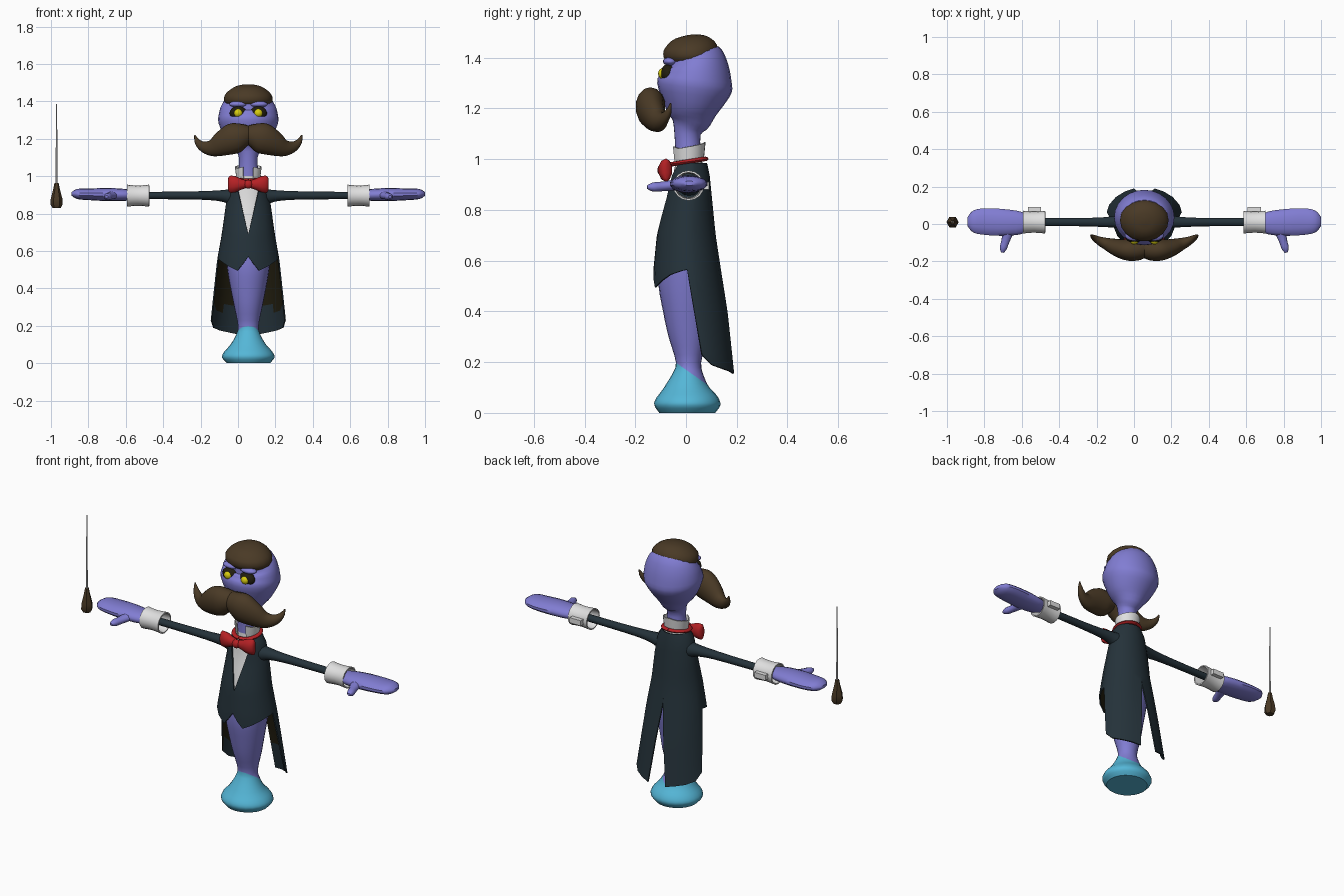
import bpy, bmesh, math
from mathutils import Vector, Matrix

if "Cube" in bpy.data.objects:
    bpy.data.objects.remove(bpy.data.objects["Cube"])

CX = 0.055  # the figure stands a little right of centre, the baton far left


def material(name, r, g, b):
    m = bpy.data.materials.new(name)
    m.use_nodes = True
    m.diffuse_color = (r, g, b, 1)
    m.node_tree.nodes["Principled BSDF"].inputs["Base Color"].default_value = (r, g, b, 1)
    return m


SKIN = material("violet skin", 0.22, 0.205, 0.65)
TEAL = material("teal foot", 0.09, 0.47, 0.68)
NAVY = material("navy cloth", 0.018, 0.032, 0.042)
DARK = material("dark lining", 0.016, 0.013, 0.005)
HAIR = material("brown hair", 0.068, 0.042, 0.019)
WHITE = material("white linen", 0.74, 0.74, 0.74)
RED = material("red silk", 0.46, 0.015, 0.018)
GOLD = material("yellow eye", 0.68, 0.6, 0.005)


def finish(name, bm, mats, mirror=False, thick=0, x=CX, lined=False):
    """Turn a bmesh into an object, apply its modifiers and smooth it."""
    me = bpy.data.meshes.new(name)
    bm.to_mesh(me)
    bm.free()
    for m in mats:
        me.materials.append(m)
    ob = bpy.data.objects.new(name, me)
    ob.location.x = x
    bpy.context.collection.objects.link(ob)
    bpy.ops.object.select_all(action='DESELECT')
    ob.select_set(True)
    bpy.context.view_layer.objects.active = ob
    if mirror:
        ob.modifiers.new("mirror", 'MIRROR')
    if thick:
        s = ob.modifiers.new("thickness", 'SOLIDIFY')
        s.thickness, s.offset = thick, -1
        s.material_offset = 1 if lined else 0
    for mod in list(ob.modifiers):
        bpy.ops.object.modifier_apply(modifier=mod.name)
    bpy.ops.object.shade_smooth_by_angle(angle=math.radians(45))
    return ob


def spline(rows, steps):
    """Catmull-Rom through rows of numbers."""
    rows = [Vector(r) for r in rows]
    out = []
    for i in range(len(rows) - 1):
        p1, p2 = rows[i], rows[i + 1]
        p0, p3 = rows[max(i - 1, 0)], rows[min(i + 2, len(rows) - 1)]
        for k in range(steps):
            t = k / steps
            out.append(p1 + 0.5 * t * ((p2 - p0) + t * (2 * p0 - 5 * p1 + 4 * p2 - p3
                       + t * (3 * (p1 - p2) + p3 - p0))))
    return out + [rows[-1]]


def loft(rows, sides=16, steps=3, ref=(0, 1, 0), caps=True):
    """Elliptical rings (x, y, z, radius across, radius along ref) swept along a path."""
    bm = bmesh.new()
    rows = spline(rows, steps)
    pts = [Vector(r[:3]) for r in rows]
    rings = []
    for i, r in enumerate(rows):
        t = (pts[min(i + 1, len(pts) - 1)] - pts[max(i - 1, 0)]).normalized()
        u = t.cross(Vector(ref)).normalized()
        v = u.cross(t)
        a, b = max(r[3], 0.002), max(r[4], 0.002)
        rings.append([bm.verts.new(pts[i] + u * a * math.cos(q) + v * b * math.sin(q))
                      for q in (math.tau * k / sides for k in range(sides))])
    for lo, hi in zip(rings, rings[1:]):
        for k in range(sides):
            n = (k + 1) % sides
            bm.faces.new((lo[k], lo[n], hi[n], hi[k]))
    if caps:
        bm.faces.new(rings[0])
        bm.faces.new(rings[-1])
    bmesh.ops.recalc_face_normals(bm, faces=bm.faces)
    return bm


def sheet(cols, rows, point):
    """Open grid of quads, front to back and top to bottom."""
    bm = bmesh.new()
    g = [[bm.verts.new(point(i, j / (rows - 1))) for j in range(rows)] for i in range(cols)]
    for i in range(cols - 1):
        for j in range(rows - 1):
            bm.faces.new((g[i][j], g[i][j + 1], g[i + 1][j + 1], g[i + 1][j]))
    return bm


def ball(name, mat, loc, scale, mirror=False, seg=14):
    bm = bmesh.new()
    bmesh.ops.create_uvsphere(bm, u_segments=seg, v_segments=10, radius=1,
                              matrix=Matrix.Translation(loc) @ Matrix.Diagonal((*scale, 1)))
    finish(name, bm, [mat], mirror)


# Body: foot, single leg, shirt front, neck and head in one skin (z, half width, y, half depth)
profile = [(0, .115, .005, .11), (.03, .14, .005, .13), (.06, .13, .005, .122), (.1, .095, .005, .09),
           (.15, .066, .008, .062), (.2, .055, .01, .05), (.3, .075, .008, .076), (.4, .095, .002, .092),
           (.5, .112, 0, .108), (.6, .124, 0, .108), (.7, .124, 0, .1), (.85, .105, .012, .075),
           (.95, .085, .012, .06), (1.0, .058, .01, .052), (1.1, .05, .006, .052), (1.15, .078, .018, .08),
           (1.2, .12, .023, .108), (1.28, .158, .033, .148), (1.33, .158, .039, .138),
           (1.38, .143, .036, .122), (1.42, .11, .022, .1), (1.46, .06, .02, .06)]
body = loft([(0, y, z, a, b) for z, a, y, b in profile], 24)


def cut(co, no):
    bmesh.ops.bisect_plane(body, geom=body.verts[:] + body.edges[:] + body.faces[:],
                           plane_co=co, plane_no=no)


cut((0, 0, .17), (0, .7, 1))
cut((0, 0, .62), (0, 0, 1))
cut((0, 0, 1.0), (0, 0, 1))
for f in body.faces:
    c = f.calc_center_median()
    f.material_index = 1 if c.z < .17 - .7 * c.y else 2 if .62 < c.z < 1.0 else 0
finish("body", body, [SKIN, TEAL, WHITE])

# Tailcoat: half sheet with a shirt opening, pointed front hem and split tails
coat_rows = [(.985, .075, -.055, .083), (.95, .1, -.068, .092), (.85, .12, -.08, .102),
             (.7, .14, -.115, .117), (.55, .167, -.13, .14), (.4, .184, -.133, .165), (.15, .217, -.135, .196)]
hem = [(0, .57), (10, .53), (20, .495), (40, .52), (60, .545), (80, .56), (90, .565), (94, .48),
       (99, .36), (105, .23), (120, .19), (140, .175), (160, .165), (180, .155)]


def coat_size(z):
    for p, q in zip(coat_rows, coat_rows[1:]):
        if z >= q[0]:
            return Vector(p[1:]).lerp(Vector(q[1:]), (p[0] - z) / (p[0] - q[0]))
    return Vector(coat_rows[-1][1:])


def coat_point(i, v):
    u, top = hem[i][0] / 180, .985
    z = top + (hem[i][1] - top) * v
    w, front, back = coat_size(z)
    opening = math.asin(min(.8, max(0, .24 * (z - .69)) / w))
    split = math.asin(max(0, .6 - z) * .125 / w)
    q = math.pi * u + opening * (1 - u) ** 3 - split * u ** 4
    return (w * math.sin(q), (front + back) / 2 - (back - front) / 2 * math.cos(q), z)


coat = sheet(len(hem), 18, coat_point)
for f in coat.faces:
    f.material_index = 0 if f.calc_center_median().z > .3 else 2
finish("tailcoat", coat, [NAVY, DARK, NAVY, NAVY], True, .007, lined=True)

# Sleeves, cuffs, cuff buttons
finish("sleeves", loft([(.04, .012, .89, .07, .06), (.09, .012, .89, .045, .045), (.14, .012, .895, .031, .034),
                        (.22, .01, .897, .024, .026), (.35, .01, .897, .021, .022),
                        (.58, .01, .897, .019, .022)], 12), [NAVY], True)
finish("cuffs", loft([(.53, .01, .896, .059, .061), (.59, .01, .896, .054, .056), (.648, .01, .896, .059, .061)],
                     16, 2, caps=False), [WHITE], True, .007)
button = bmesh.new()
bmesh.ops.create_cube(button, size=1, matrix=Matrix.Translation((.588, .078, .896))
                      @ Matrix.Diagonal((.07, .024, .03, 1)))
finish("cuff_buttons", button, [WHITE], True)

# Mitten hands and thumbs
finish("hands", loft([(.61, .01, .9, .024, .035), (.66, .006, .9, .032, .062), (.75, .008, .902, .035, .073),
                      (.85, .013, .903, .031, .073), (.915, .013, .905, .027, .06),
                      (.945, .013, .905, .009, .024)], 14), [SKIN], True)
finish("thumbs", loft([(.725, -.03, .9, .022, .034), (.742, -.09, .893, .019, .023), (.754, -.13, .89, .018, .02),
                       (.758, -.153, .89, .007, .008)], 10, ref=(1, 0, 0)), [SKIN], True)


# Shirt collar, standing higher at the back, with wing points in front
def collar_point(i, v):
    u = i / 11
    q = .42 + (math.pi - .42) * u
    top = 1.035 + .033 * u + .015 * max(0, 1 - 5 * u)
    r = 1 + .12 * (1 - v)
    return (.064 * r * math.sin(q), .01 - .06 * r * math.cos(q), top + (.985 + .01 * u - top) * v)


finish("shirt_collar", sheet(12, 4, collar_point), [WHITE], True, .005)

# Red neck band and bow tie
tilt = .16
band = [(.07 * math.sin(q), .006 - .07 * math.cos(q), .99 - tilt * .07 * math.cos(q), .013, .009)
        for q in (math.pi * k / 10 for k in range(11))]
finish("neck_band", loft(band, 8, 1, ref=(.01, .02, 1)), [RED], True)
finish("bow_tie", loft([(0, -.085, .957, .018, .018), (.03, -.085, .957, .026, .022), (.07, -.082, .957, .043, .028),
                        (.098, -.078, .957, .045, .022), (.107, -.076, .957, .034, .008)], 10), [RED], True)
ball("bow_knot", RED, (0, -.093, .957), (.024, .02, .024))

# Moustache with upturned tips
finish("moustache", loft([(-.012, -.125, 1.225, .045, .045), (.03, -.137, 1.217, .066, .056),
                          (.075, -.14, 1.203, .082, .058), (.13, -.13, 1.178, .07, .05),
                          (.19, -.11, 1.152, .047, .036), (.24, -.09, 1.158, .029, .023),
                          (.272, -.07, 1.185, .016, .013), (.286, -.06, 1.22, .003, .003)], 14), [HAIR], True)

# Hair cap
finish("hair", loft([(0, .02, 1.385, .118, .1), (0, .02, 1.405, .13, .111), (0, .02, 1.435, .124, .108),
                     (0, .018, 1.462, .098, .09), (0, .016, 1.482, .06, .058), (0, .015, 1.49, .012, .012)], 18),
       [HAIR])

# Eyes: dark sockets, yellow eyeballs and brow ridges
ball("eye_sockets", DARK, (.054, -.07, 1.337), (.047, .03, .038), True)
ball("eyeballs", GOLD, (.054, -.088, 1.337), (.024, .022, .023), True)
ball("brow_ridges", SKIN, (.054, -.062, 1.385), (.05, .029, .017), True)

# Baton floating beside the hand
BX = -.97
finish("baton_handle", loft([(0, .01, .83, .022, .022), (0, .01, .85, .033, .033), (0, .01, .88, .031, .031),
                             (0, .01, .93, .018, .018), (0, .01, .965, .011, .011)], 6, 1), [HAIR], x=BX)
finish("baton_rod", loft([(0, .01, .96, .006, .006), (0, .01, 1.385, .0025, .0025)], 6, 1), [WHITE], x=BX)
